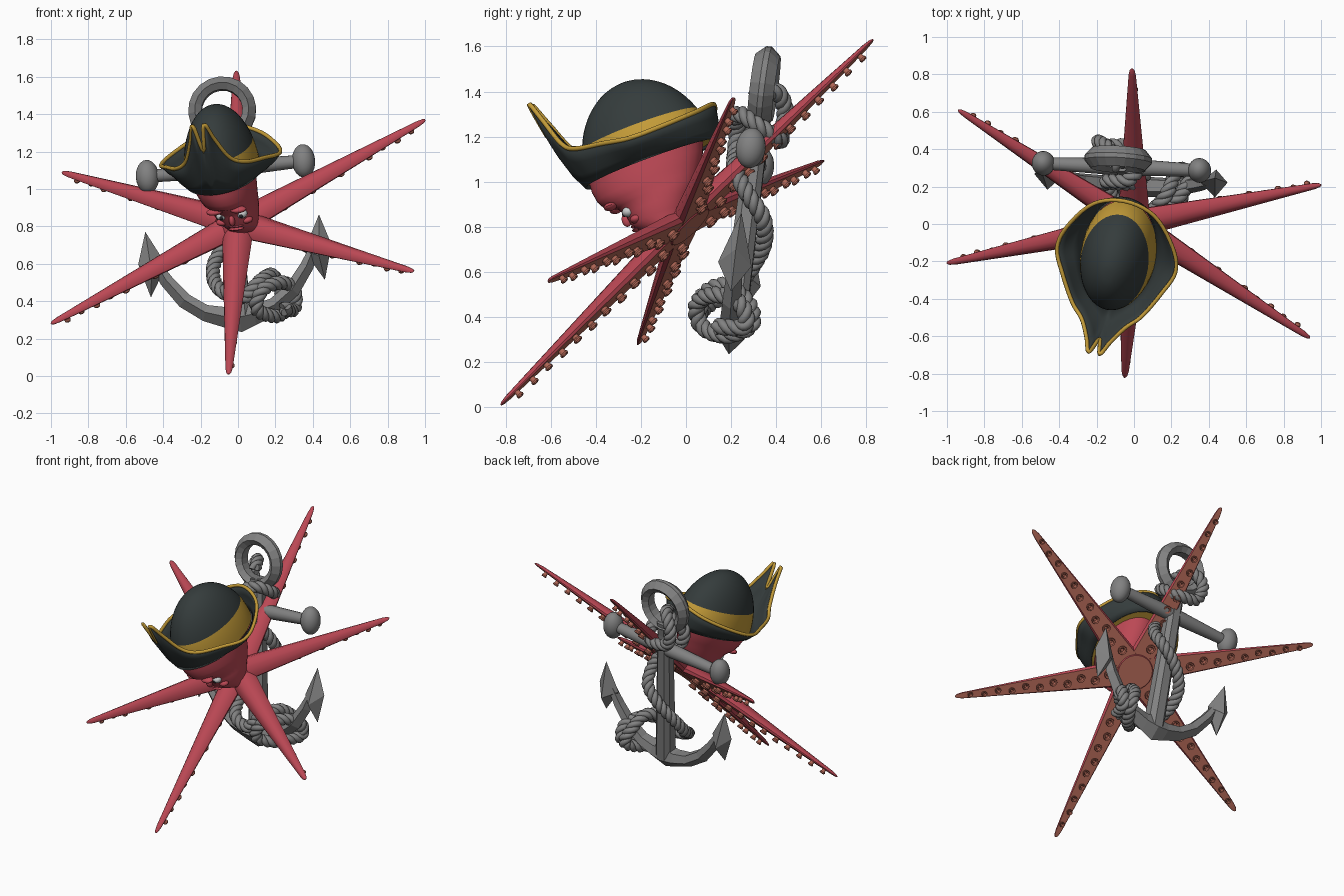
import bpy, bmesh, math
from mathutils import Vector, Matrix

if "Cube" in bpy.data.objects:
    bpy.data.objects.remove(bpy.data.objects["Cube"])


def material(name, rgb, rough=0.6):
    m = bpy.data.materials.new(name)
    m.use_nodes = True
    m.diffuse_color = (*rgb, 1)
    b = m.node_tree.nodes["Principled BSDF"]
    b.inputs["Base Color"].default_value = (*rgb, 1)
    b.inputs["Roughness"].default_value = rough
    return m


RED = material("red skin", (0.50, 0.065, 0.09))
BROWN = material("sucker brown", (0.42, 0.13, 0.09))
BLACK = material("hat felt", (0.035, 0.045, 0.045))
GOLD = material("gold trim", (0.55, 0.33, 0.04))
GREY = material("anchor grey", (0.22, 0.22, 0.22))
WHITE = material("eye white", (0.6, 0.62, 0.62))
DARK = material("pupil dark", (0.02, 0.02, 0.025))


def frame(o, x, y, z):
    x, y, z = (Vector(v).normalized() for v in (x, y, z))
    return Matrix.Translation(Vector(o)) @ Matrix((x, y, z)).transposed().to_4x4()


def finish(name, bm, mats, mx=Matrix(), angle=40):
    """Turn a bmesh into a placed object; angle None keeps flat faces."""
    bm.transform(mx)
    bmesh.ops.recalc_face_normals(bm, faces=bm.faces)
    me = bpy.data.meshes.new(name)
    bm.to_mesh(me)
    bm.free()
    ob = bpy.data.objects.new(name, me)
    bpy.context.scene.collection.objects.link(ob)
    for m in mats:
        me.materials.append(m)
    if angle:
        bpy.ops.object.select_all(action='DESELECT')
        bpy.context.view_layer.objects.active = ob
        ob.select_set(True)
        bpy.ops.object.shade_smooth_by_angle(angle=math.radians(angle))
    return ob


def loft(bm, rings, loop=False, caps=True):
    rows = [[bm.verts.new(p) for p in r] for r in rings]
    n = len(rows[0])
    for a, b in zip(rows, rows[1:] + (rows[:1] if loop else [])):
        for i in range(n):
            j = (i + 1) % n
            bm.faces.new((a[i], a[j], b[j], b[i]))
    if caps and not loop:
        bm.faces.new(rows[0])
        bm.faces.new(rows[-1])


def spline(pts, steps, closed=False):
    """Smooth path through the points."""
    p = [Vector(v) for v in pts]
    p = [p[-1]] + p + p[:2] if closed else [p[0]] + p + [p[-1]]
    out = []
    for a, b, c, d in zip(p, p[1:], p[2:], p[3:]):
        for k in range(steps):
            t = k / steps
            out.append(0.5 * (2 * b + (c - a) * t + (2 * a - 5 * b + 4 * c - d) * t ** 2
                              + (3 * b - a - 3 * c + d) * t ** 3))
    return out if closed else out + [p[-2]]


def frames(path, closed=False):
    """Side vectors carried along a path without twisting."""
    n, side, out = len(path), Vector((0.3, 0.5, 0.8)), []
    for i in range(n):
        a, b = (path[i - 1], path[(i + 1) % n]) if closed else (path[max(i - 1, 0)], path[min(i + 1, n - 1)])
        t = (b - a).normalized()
        side = (side - t * side.dot(t)).normalized()
        out.append((side, t.cross(side)))
    return out


def tube(bm, path, r, sides=8, closed=False):
    rings = [[p + r * (u * math.cos(k * math.tau / sides) + v * math.sin(k * math.tau / sides))
              for k in range(sides)] for p, (u, v) in zip(path, frames(path, closed))]
    loft(bm, rings, closed)


def ball(name, mat, mx, pos, size, seg=24):
    bm = bmesh.new()
    bmesh.ops.create_uvsphere(bm, u_segments=seg, v_segments=seg // 2, radius=1)
    return finish(name, bm, [mat], mx @ Matrix.Translation(pos) @ Matrix.Diagonal((*size, 1)))


# Tentacles: six tapering arms in one tilted plane
CENTRE = Vector((0, 0, 0.82))
NORMAL = Vector((-0.237, -0.678, 0.695)).normalized()
TIPS = dict(right=(-1.0, -0.21, 0.28), back_right=(-0.94, 0.61, 1.09), back=(-0.01, 0.83, 1.63),
            left=(1.0, 0.21, 1.37), front_left=(0.94, -0.61, 0.56), front=(-0.05, -0.82, 0.01))
PROFILE = [(-0.85, -0.4), (-1, -0.1), (-0.85, 0.3), (-0.45, 0.75), (0, 0.95),
           (0.45, 0.75), (0.85, 0.3), (1, -0.1), (0.85, -0.4)]
for side, tip in TIPS.items():
    d = Vector(tip) - CENTRE
    length = d.length
    mx = frame(CENTRE, d, NORMAL.cross(d), NORMAL)
    bm = bmesh.new()
    rings = []
    for t in (0, 0.08, 0.16, 0.3, 0.5, 0.7, 0.85, 0.96, 0.99, 1):
        w = (0.074 * (1 - t) + 0.017) * (1 if t < 0.98 else 0.75 if t < 1 else 0.3)
        rings.append([(length * t, w * a, 0.8 * w * b) for a, b in PROFILE])
    loft(bm, rings)
    bm.normal_update()
    for f in bm.faces:
        if all(v.co.z < 0 for v in f.verts) and max(v.co.y for v in f.verts) > 0 > min(v.co.y for v in f.verts):
            f.material_index = 1
    finish(side + "_tentacle", bm, [RED, BROWN], mx)
    # Suckers: cupped rings below each arm
    bm = bmesh.new()
    for k in range(11):
        t = 0.15 + 0.077 * k
        w = 0.074 * (1 - t) + 0.017
        r, y, z = 0.012 + 0.2 * w, 0.18 * w * (-1) ** k, -0.32 * w
        loft(bm, [[(length * t + r * s * math.cos(a * math.tau / 12), y + r * s * math.sin(a * math.tau / 12),
                    z + 0.01 - h) for a in range(12)]
                  for s, h in ((0.8, 0), (0.75, 0.022), (1.05, 0.03), (0.95, 0.038), (0.6, 0.036), (0.35, 0.02))])
    finish(side + "_suckers", bm, [BROWN], mx)

# Body: low dome with a brown underside
body = frame(CENTRE, NORMAL.cross((0, 1, 0)), NORMAL.cross(NORMAL.cross((0, 1, 0))), NORMAL)
bm = bmesh.new()
loft(bm, [[(r * math.cos(a * math.tau / 24), r * math.sin(a * math.tau / 24), z) for a in range(24)]
          for r, z in ((0.11, -0.032), (0.13, -0.01), (0.12, 0.03), (0.09, 0.07), (0.05, 0.10))])
for f in bm.faces:
    if all(v.co.z < -0.03 for v in f.verts):
        f.material_index = 1
finish("body", bm, [RED, BROWN], body)

# Head: stacked ovals tapering to the chin (height, front, back, half width)
HEAD = frame((-0.08, -0.155, 1.09), (0.971, -0.196, 0.098), (0.15, 0.92, 0.35), (-0.16, -0.33, 0.93))
bm = bmesh.new()
rings = []
for z, front, back, w in ((0.06, .29, .27, .17), (-0.04, .295, .235, .165), (-0.09, .285, .21, .155),
                          (-0.125, .265, .19, .145), (-0.155, .205, .175, .135), (-0.20, .18, .14, .125),
                          (-0.25, .17, .10, .11), (-0.28, .145, .085, .095), (-0.33, .07, .05, .08)):
    ring = []
    for k in range(32):
        a = k * math.tau / 32
        ring.append((w * math.cos(a) - 0.2 * min(z, 0), (back - front) / 2 + (front + back) / 2 * math.sin(a), z))
    rings.append(ring)
loft(bm, rings)
finish("head", bm, [RED], HEAD, 60)
for s, side in ((-1, "right"), (1, "left")):
    ball(side + "_eye", WHITE, HEAD, (0.04 + 0.056 * s, -0.155, -0.19), (0.03, 0.03, 0.024), 16)
    ball(side + "_pupil", DARK, HEAD, (0.04 + 0.054 * s, -0.181, -0.194), (0.011, 0.007, 0.012), 12)
    ball(side + "_brow", RED, HEAD, (0.03 + 0.065 * s, -0.225, -0.14), (0.045, 0.03, 0.018), 16)
    ball(side + "_cheek", RED, HEAD, (0.045 + 0.065 * s, -0.13, -0.235), (0.035, 0.03, 0.02), 16)
ball("nose", RED, HEAD, (0.042, -0.185, -0.215), (0.016, 0.022, 0.03), 16)
for z, name in ((-0.255, "upper_lip"), (-0.272, "lower_lip")):
    ball(name, RED, HEAD, (0.052, -0.155, z), (0.042, 0.02, 0.008), 16)

# Hat crown: dome with a gold band at its foot
bm = bmesh.new()
loft(bm, [[(0.2 * math.cos(e) * math.cos(a * math.tau / 40), 0.3 * math.cos(e) * math.sin(a * math.tau / 40),
            0.375 * math.sin(e)) for a in range(40)] for e in [math.radians(x) for x in range(0, 90, 6)]])
for f in bm.faces:
    if f.calc_center_median().z < 0.15:
        f.material_index = 1
finish("hat_crown", bm, [BLACK, GOLD], HEAD, 50)

# Hat brim: oval base flaring to a three-cornered edge
half = [(0.03, -0.425, 0.43), (0.065, -0.385, 0.33), (0.12, -0.335, 0.20), (0.19, -0.275, 0.145),
        (0.27, -0.14, 0.11), (0.325, -0.01, 0.08), (0.285, 0.13, 0.085), (0.165, 0.29, 0.11)]
edge = spline([(0, -0.40, 0.27)] + half + [(0, 0.35, 0.14)] + [(-x, y, z) for x, y, z in half[::-1]], 5, True)
rows = [[], [], [], []]
for p in edge:
    a = math.atan2(p.y / 0.31, p.x / 0.2)
    base = Vector((0.2 * math.cos(a), 0.31 * math.sin(a), -0.01))
    for row, (out, up) in zip(rows, ((0, 0), (0.4, 0.25), (0.75, 0.6), (1, 1))):
        q = base.lerp(p, out)
        q.z = base.z + (p.z - base.z) * up
        row.append(q)
bm = bmesh.new()
loft(bm, rows, caps=False)
brim = finish("hat_brim", bm, [BLACK], HEAD, 60)
mod = brim.modifiers.new("thickness", 'SOLIDIFY')
mod.thickness, mod.offset = 0.012, 0
bm = bmesh.new()
tube(bm, edge, 0.011, 8, True)
finish("hat_trim", bm, [GOLD], HEAD, 60)

# Anchor: shank, arms, flukes, ring and stock
ANCHOR = frame((0.02, 0.19, 0.235), (0.99, -0.045, 0.1), (0.05, 0.99, -0.13), (-0.087, 0.13, 0.988))
bm = bmesh.new()
loft(bm, [[(w * x, w * y, z) for x, y in ((-1, -.5), (-.5, -1), (.5, -1), (1, -.5), (1, .5), (.5, 1), (-.5, 1), (-1, .5))]
          for z, w in ((0.08, 0.058), (1.0, 0.045), (1.09, 0.05))])
finish("anchor_shank", bm, [GREY], ANCHOR, None)
for s, side in ((-1, "right"), (1, "left")):
    bm = bmesh.new()
    outer = [(0, 0), (0.08, 0.03), (0.2, 0.08), (0.32, 0.17), (0.41, 0.30), (0.455, 0.42)]
    inner = [(0, 0.15), (0.08, 0.14), (0.17, 0.16), (0.26, 0.225), (0.345, 0.33), (0.41, 0.43)]
    rings = []
    for i, ((a, b), (c, d)) in enumerate(zip(outer, inner)):
        y, m, k = 0.06 - 0.006 * i, (a + c) / 2, (b + d) / 2
        rings.append([(s * a, 0, b), (s * m, y, k), (s * c, y * 0.6, d), (s * c, -y * 0.6, d), (s * m, -y, k)])
    loft(bm, rings)
    finish(side + "_anchor_arm", bm, [GREY], ANCHOR, None)
    bm = bmesh.new()
    for x, y, z in ((0.467, 0, 0.59), (0.52, 0, 0.42), (0.37, 0, 0.40), (0.45, 0.075, 0.36),
                    (0.45, -0.075, 0.36), (0.468, 0, 0.235)):
        bm.verts.new((s * x, y, z))
    bmesh.ops.convex_hull(bm, input=bm.verts)
    finish(side + "_anchor_fluke", bm, [GREY], ANCHOR, None)
    ball(side + "_stock_knob", GREY, ANCHOR, (0.42 * s - 0.01, 0, 0.885), (0.062, 0.066, 0.09))
bm = bmesh.new()
loft(bm, [[(r * math.cos(a), y, 1.2 + r * math.sin(a)) for r, y in
           ((0.11, -0.03), (0.11, 0.03), (0.145, 0.055), (0.182, 0.012), (0.182, -0.012), (0.145, -0.055))]
          for a in [k * math.tau / 20 for k in range(20)]], True)
finish("anchor_ring", bm, [GREY], ANCHOR, None)
bm = bmesh.new()
loft(bm, [[(x, r * math.cos(k * math.tau / 16), 0.885 + r * math.sin(k * math.tau / 16)) for k in range(16)]
          for x, r in ((-0.42, 0.033), (-0.08, 0.045), (0.08, 0.045), (0.42, 0.033))])
finish("anchor_stock", bm, [GREY], ANCHOR)

# Rope: three strands twisted round a winding path
path = spline([(-0.08, 0.30, 1.38), (-0.13, 0.40, 1.40), (-0.19, 0.44, 1.31), (-0.15, 0.42, 1.20), (-0.02, 0.41, 1.19),
               (0.03, 0.32, 1.25), (-0.03, 0.235, 1.30), (-0.14, 0.23, 1.24), (-0.12, 0.22, 1.13), (0.0, 0.22, 1.05),
               (0.06, 0.27, 0.95), (0.05, 0.34, 0.84), (-0.04, 0.345, 0.73), (-0.12, 0.29, 0.62), (-0.13, 0.20, 0.52),
               (-0.08, 0.09, 0.45), (0.03, 0.06, 0.42), (0.11, 0.08, 0.50), (0.18, 0.17, 0.54), (0.22, 0.27, 0.47),
               (0.26, 0.29, 0.37), (0.20, 0.18, 0.32), (0.10, 0.07, 0.36), (0.13, 0.05, 0.46), (0.23, 0.13, 0.50),
               (0.30, 0.24, 0.46), (0.30, 0.26, 0.36), (0.25, 0.13, 0.36)], 12)
bm = bmesh.new()
for k in range(3):
    run, strand, last = 0, [], path[0]
    for p, (u, v) in zip(path, frames(path)):
        run += (p - last).length
        last = p
        a = run * math.tau / 0.13 + k * math.tau / 3
        strand.append(p + 0.02 * (u * math.cos(a) + v * math.sin(a)))
    tube(bm, strand, 0.02, 8)
finish("rope", bm, [GREY], angle=60)
